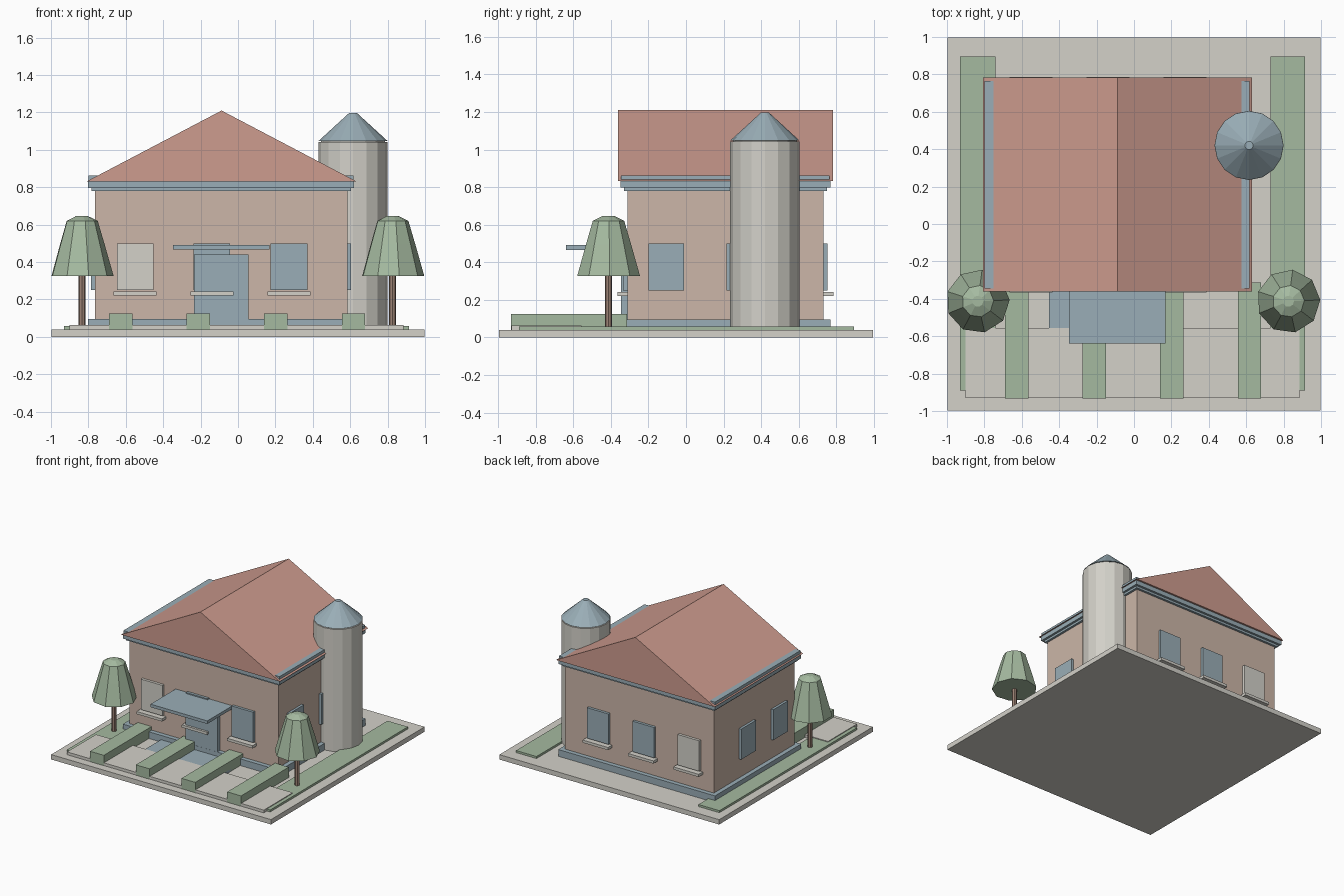
import bpy, bmesh
from math import cos, sin, tau

if "Cube" in bpy.data.objects:
    bpy.data.objects.remove(bpy.data.objects["Cube"], do_unlink=True)


def material(name, r, g, b):
    """Flat material from 0-255 screen values, stored as linear."""
    lin = [((c / 255 + 0.055) / 1.055) ** 2.4 for c in (r, g, b)] + [1]
    m = bpy.data.materials.new(name)
    m.use_nodes = True
    m.diffuse_color = lin
    m.node_tree.nodes["Principled BSDF"].inputs["Base Color"].default_value = lin
    return m


CONCRETE = material("pale concrete", 211, 209, 201)
WALL = material("pinkish plaster", 204, 182, 168)
ROOF = material("terracotta", 206, 156, 143)
BLUE = material("slate blue", 154, 174, 183)
GREEN = material("leaf green", 165, 186, 160)
BARK = material("bark brown", 158, 132, 118)


def finish(name, bm, mat):
    bmesh.ops.recalc_face_normals(bm, faces=bm.faces)
    mesh = bpy.data.meshes.new(name)
    bm.to_mesh(mesh)
    bm.free()
    mesh.materials.append(mat)
    obj = bpy.data.objects.new(name, mesh)
    bpy.context.scene.collection.objects.link(obj)
    return obj


def box(name, x, y, z, mat):
    """Box from (low, high) ranges on each axis."""
    bm = bmesh.new()
    bmesh.ops.create_cube(bm, size=1)
    for v in bm.verts:
        v.co = [r[0] if c < 0 else r[1] for c, r in zip(v.co, (x, y, z))]
    return finish(name, bm, mat)


def lathe(name, x, y, profile, sides, mat, turn=0.0):
    """Faceted solid of rings given as (radius, z)."""
    bm = bmesh.new()
    rings = []
    for r, z in profile:
        angles = [tau * i / sides + turn for i in range(sides)]
        rings.append([bm.verts.new((x + r * cos(a), y + r * sin(a), z)) for a in angles])
    for low, high in zip(rings, rings[1:]):
        for i in range(sides):
            j = (i + 1) % sides
            bm.faces.new((low[i], low[j], high[j], high[i]))
    bm.faces.new(rings[0])
    bm.faces.new(rings[-1])
    return finish(name, bm, mat)


# Ground: slab, lawns, paving and entrance step
GROUND = 0.04
box("ground_slab", (-0.998, 0.996), (-0.996, 0.996), (0, GROUND), CONCRETE)
box("lawn_right", (-0.93, -0.74), (-0.89, 0.895), (GROUND, 0.057), GREEN)
box("lawn_left", (0.73, 0.915), (-0.89, 0.895), (GROUND, 0.057), GREEN)
box("front_paving", (-0.9, 0.885), (-0.93, -0.555), (GROUND, 0.063), CONCRETE)
box("entrance_step", (-0.455, 0.265), (-0.555, -0.31), (GROUND, 0.06), BLUE)

# Hedges running out from the front wall
for i in range(4):
    left = -0.69 + i * 0.415
    box(f"hedge_{i + 1}", (left, left + 0.125), (-0.932, -0.313), (GROUND, 0.125), GREEN)

# House body with trim bands that step out from the walls
X0, X1, Y0, Y1 = -0.765, 0.585, -0.312, 0.732


def band(name, out, z, mat):
    box(name, (X0 - out, X1 + out), (Y0 - out, Y1 + out), z, mat)


band("walls", 0, (GROUND, 0.79), WALL)
band("plinth", 0.036, (GROUND, 0.095), BLUE)
band("lower_cornice", 0.018, (0.78, 0.797), BLUE)
band("cornice", 0.036, (0.797, 0.834), BLUE)
band("gutter", 0.033, (0.834, 0.862), BLUE)

# Gabled roof as a solid prism
bm = bmesh.new()
section = [(-0.808, 0.832), (0.632, 0.832), (-0.088, 1.21)]
ends = [[bm.verts.new((x, y, z)) for x, z in section] for y in (-0.362, 0.783)]
for i in range(3):
    j = (i + 1) % 3
    bm.faces.new((ends[0][i], ends[0][j], ends[1][j], ends[1][i]))
for end in ends:
    bm.faces.new(end)
finish("gable_roof", bm, ROOF)

# Front and back windows with sills; the end one is pale
for side, y, d in (("front", Y0, -1), ("back", Y1, 1)):
    for i, x in enumerate((-0.55, -0.14, 0.273)):
        depth = sorted((y, y + d * 0.022))
        ledge = sorted((y, y + d * 0.053))
        box(f"{side}_window_{i + 1}", (x - 0.098, x + 0.098), depth,
            (0.25, 0.5), BLUE if i else CONCRETE)
        box(f"{side}_sill_{i + 1}", (x - 0.115, x + 0.115), ledge,
            (0.22, 0.242), CONCRETE)

# Side windows
for side, x in (("right", (X0 - 0.02, X0)), ("left", (X1, X1 + 0.02))):
    for i, y in enumerate((-0.105, 0.31)):
        box(f"{side}_window_{i + 1}", x, (y - 0.095, y + 0.095), (0.25, 0.5), BLUE)

# Door and canopy
box("door", (-0.235, 0.055), (Y0 - 0.035, Y0), (GROUND, 0.44), BLUE)
box("door_canopy", (-0.347, 0.168), (-0.638, Y0), (0.466, 0.491), BLUE)

# Silo with conical cap
lathe("silo_body", 0.615, 0.42, [(0.185, GROUND), (0.185, 1.042)], 16, CONCRETE)
lathe("silo_cap", 0.615, 0.42, [(0.184, 1.048), (0.022, 1.196)], 16, BLUE)
lathe("silo_neck", 0.615, 0.42, [(0.17, 1.03), (0.17, 1.05)], 16, CONCRETE)

# Pair of trees
crown = [(0.17, 0.326), (0.122, 0.495), (0.085, 0.62), (0.03, 0.647)]
for side, x in (("right", -0.835), ("left", 0.826)):
    lathe(f"{side}_tree_trunk", x, -0.413, [(0.019, GROUND), (0.019, 0.34)], 8, BARK)
    lathe(f"{side}_tree_crown", x, -0.413, crown, 9, GREEN, turn=0.04)
